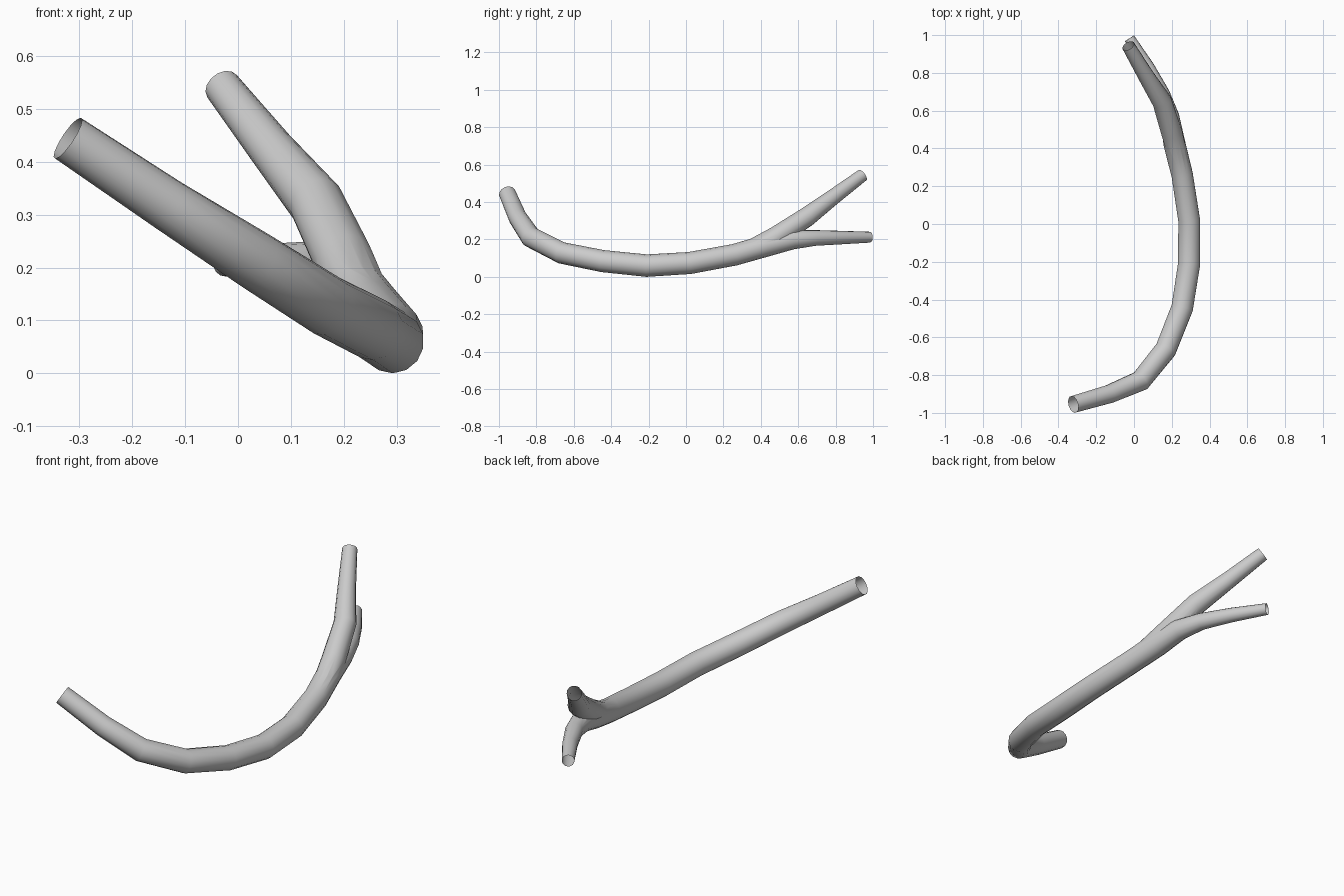
import bpy, bmesh, math
from mathutils import Vector

if "Cube" in bpy.data.objects:
    bpy.data.objects.remove(bpy.data.objects["Cube"])

SIDES = 14


def tube(name, path):
    """Closed tapered tube through (x, y, z, radius) stations."""
    pts = [Vector(p[:3]) for p in path]
    bm = bmesh.new()
    rings = []
    up = Vector((0, 0, 1))
    for i, p in enumerate(pts):
        a = (p - pts[i - 1]).normalized() if i > 0 else Vector()
        b = (pts[i + 1] - p).normalized() if i < len(pts) - 1 else Vector()
        t = (a + b).normalized()
        u = (up - t * up.dot(t)).normalized()   # carry the frame along the path
        v = t.cross(u)
        up = u
        r = path[i][3]
        rings.append([bm.verts.new(p + r * (u * math.cos(k) + v * math.sin(k)))
                      for k in (2 * math.pi * j / SIDES for j in range(SIDES))])
    for r0, r1 in zip(rings, rings[1:]):
        for j in range(SIDES):
            k = (j + 1) % SIDES
            bm.faces.new((r0[j], r0[k], r1[k], r1[j]))
    bm.faces.new(rings[0])
    bm.faces.new(rings[-1])
    bmesh.ops.recalc_face_normals(bm, faces=bm.faces)
    me = bpy.data.meshes.new(name)
    bm.to_mesh(me)
    bm.free()
    ob = bpy.data.objects.new(name, me)
    bpy.context.collection.objects.link(ob)
    return ob


# Curved trunk running into the lower branch
trunk_path = [
    (-0.322, -0.955, 0.445, 0.046), (-0.13, -0.90, 0.317, 0.050),
    (0.035, -0.83, 0.212, 0.056), (0.168, -0.665, 0.128, 0.058),
    (0.255, -0.445, 0.084, 0.059), (0.292, -0.21, 0.060, 0.060),
    (0.292, 0.02, 0.074, 0.059), (0.255, 0.26, 0.118, 0.058),
    (0.213, 0.43, 0.167, 0.059), (0.188, 0.57, 0.199, 0.052),
    (0.148, 0.69, 0.208, 0.042), (0.073, 0.83, 0.210, 0.036),
    (-0.024, 0.983, 0.212, 0.029)]
# Upper branch, starting inside the trunk
upper_path = [
    (0.240, 0.33, 0.139, 0.050), (0.201, 0.48, 0.212, 0.057),
    (0.148, 0.65, 0.323, 0.053), (0.063, 0.785, 0.425, 0.043),
    (-0.030, 0.943, 0.543, 0.035)]

tree = tube("branching_tube", trunk_path)
branch = tube("upper_branch", upper_path)

# Weld the branch into the trunk
mod = tree.modifiers.new("weld", 'BOOLEAN')
mod.operation = 'UNION'
mod.solver = 'EXACT'
mod.object = branch
bpy.context.view_layer.objects.active = tree
tree.select_set(True)
bpy.ops.object.modifier_apply(modifier=mod.name)
bpy.data.objects.remove(branch)

# Open the three ends
ends = [Vector(p[:3]) for p in (trunk_path[0], trunk_path[-1], upper_path[-1])]
bm = bmesh.new()
bm.from_mesh(tree.data)
caps = [f for f in bm.faces
        if len(f.verts) >= SIDES and min((f.calc_center_median() - e).length for e in ends) < 0.01]
bmesh.ops.delete(bm, geom=caps, context='FACES')
bm.to_mesh(tree.data)
bm.free()

bpy.ops.object.shade_smooth_by_angle(angle=math.radians(40))
